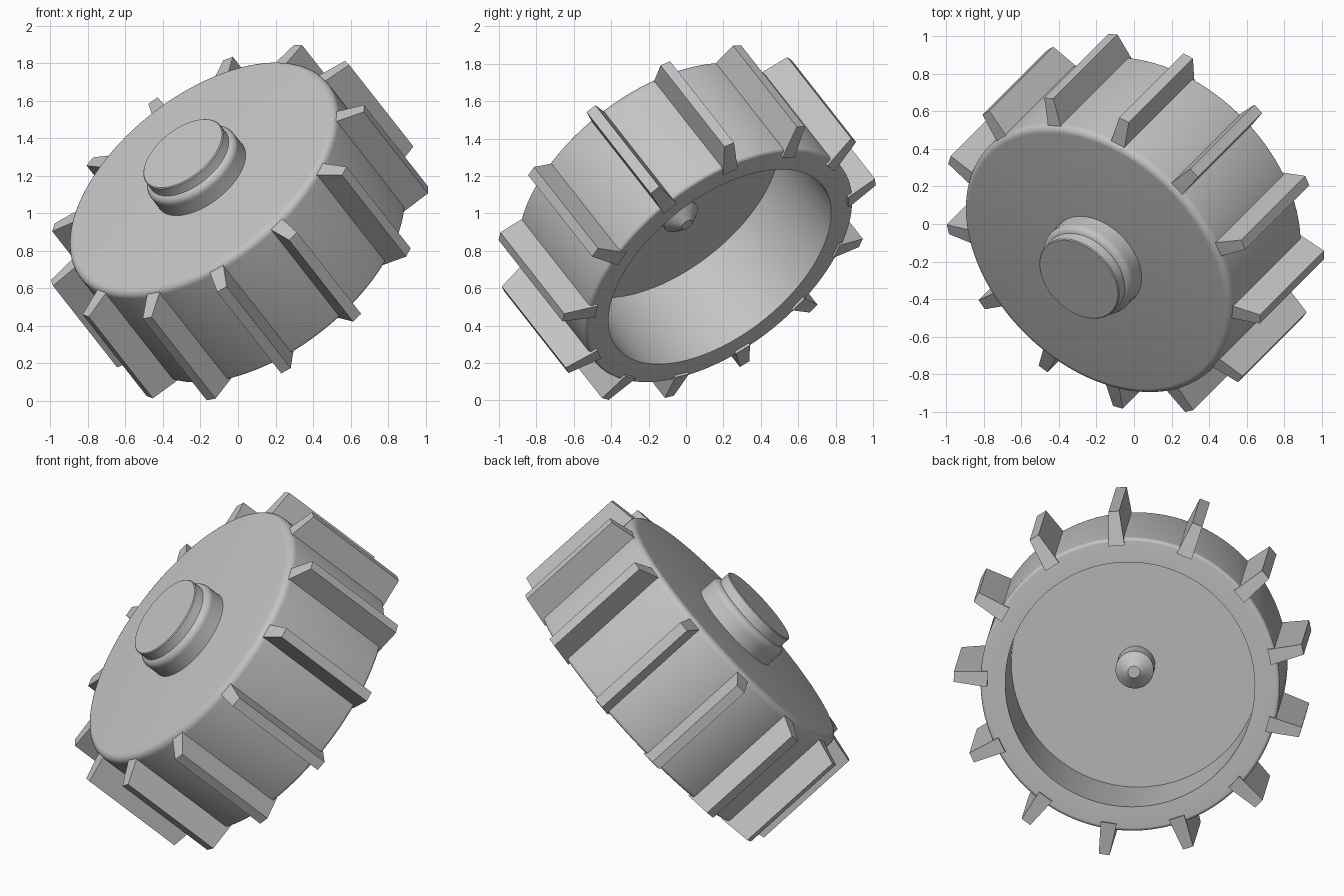
import bpy, bmesh, math
from mathutils import Matrix, Vector

cube = bpy.data.objects.get("Cube")
if cube:
    bpy.data.objects.remove(cube, do_unlink=True)

# One plain grey material
grey = bpy.data.materials.new("plain_grey")
grey.use_nodes = True
COLOUR = (0.55, 0.55, 0.55, 1)
grey.diffuse_color = COLOUR
grey.node_tree.nodes["Principled BSDF"].inputs["Base Color"].default_value = COLOUR

# Tilted wheel frame: local z is the axle, local x runs along the first paddle
axle = Vector((-0.526, -0.526, 0.669)).normalized()
first = Vector((0.086, -0.814, -0.573))
first = (first - axle * first.dot(axle)).normalized()
side = axle.cross(first)
FRAME = Matrix.Translation((0, 0, 0.945)) @ Matrix((first, side, axle)).transposed().to_4x4()


def finish(name, bm):
    bmesh.ops.recalc_face_normals(bm, faces=bm.faces)
    mesh = bpy.data.meshes.new(name)
    bm.to_mesh(mesh)
    bm.free()
    mesh.materials.append(grey)
    obj = bpy.data.objects.new(name, mesh)
    bpy.context.collection.objects.link(obj)
    obj.matrix_world = FRAME
    return obj


def smooth(obj):
    bpy.ops.object.select_all(action='DESELECT')
    obj.select_set(True)
    bpy.context.view_layer.objects.active = obj
    bpy.ops.object.shade_smooth_by_angle(angle=math.radians(32))


def fillet(r, t, size, start, steps=6):
    """Quarter arc about (r, t), sweeping back 90 degrees from start."""
    angles = [math.radians(start - 90 * i / steps) for i in range(steps + 1)]
    return [(r + size * math.cos(a), t + size * math.sin(a)) for a in angles]


def lathe(name, profile, sides=96):
    """Spin (radius, height) points around the axle."""
    bm = bmesh.new()
    verts = [bm.verts.new((r, 0, t)) for r, t in profile]
    edges = [bm.edges.new(pair) for pair in zip(verts, verts[1:])]
    bmesh.ops.spin(bm, geom=verts + edges, cent=(0, 0, 0), axis=(0, 0, 1),
                   angle=math.tau, steps=sides, use_duplicate=False)
    bmesh.ops.remove_doubles(bm, verts=bm.verts, dist=0.0001)
    smooth(finish(name, bm))


# Hollow drum with a closed, rounded front disc
R = 0.84
lathe("wheel_drum",
      [(0, 0.375)] + fillet(R - 0.04, 0.335, 0.04, 90)
      + fillet(R - 0.02, -0.325, 0.02, 0)
      + [(0.70, -0.345), (0.70, 0.185), (0, 0.185)])

# Stepped hub on the disc
lathe("hub",
      [(0, 0.56), (0.245, 0.56), (0.25, 0.555), (0.25, 0.50)]
      + fillet(0.24, 0.46, 0.04, 75) + [(0.28, 0.37), (0, 0.37)], 64)

# Pointed axle stub inside the drum
lathe("axle_stub",
      [(0, 0.19), (0.107, 0.19), (0.107, 0.05), (0.034, -0.01), (0, -0.01)], 48)

# Ring of tapered paddles
COUNT = 13
bm = bmesh.new()
for i in range(COUNT):
    made = bmesh.ops.create_cube(bm, size=1)["verts"]
    for v in made:
        outer = v.co.x > 0
        v.co = (0.99 if outer else 0.80,
                v.co.y * (0.06 if outer else 0.09),
                v.co.z * (0.65 if outer else 0.72))
    bmesh.ops.rotate(bm, verts=made, matrix=Matrix.Rotation(math.tau * i / COUNT, 3, 'Z'))
finish("paddles", bm)
